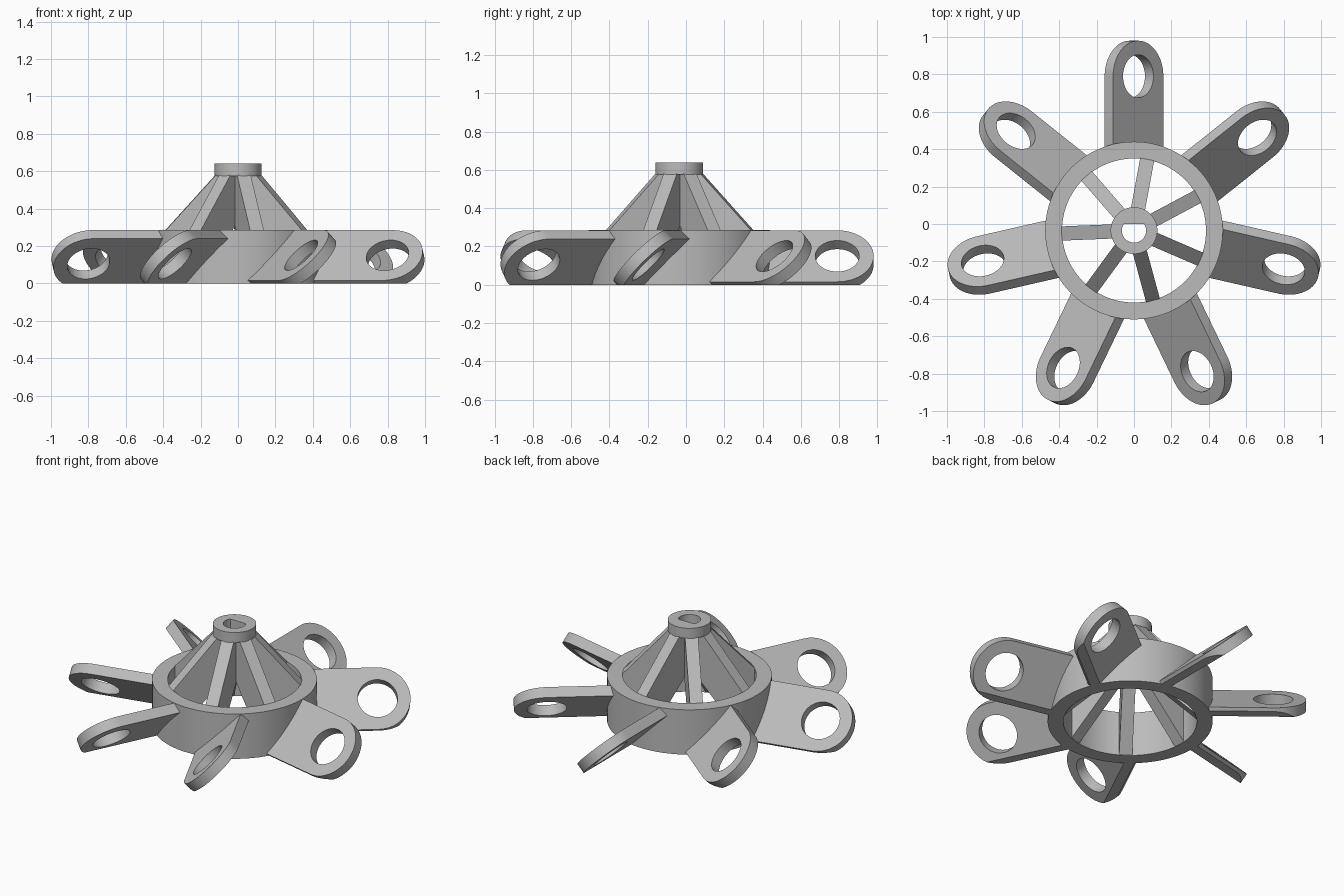
import bpy, bmesh, math
from mathutils import Matrix, Vector

if "Cube" in bpy.data.objects:
    bpy.data.objects.remove(bpy.data.objects["Cube"], do_unlink=True)

COUNT = 7
CENTRE = Matrix.Translation((0, -0.035, 0))
RING_OUTER, RING_INNER, RING_HEIGHT = 0.475, 0.385, 0.285

grey = bpy.data.materials.new("plain_grey")
grey.use_nodes = True
grey.diffuse_color = (0.5, 0.5, 0.5, 1)
grey.node_tree.nodes["Principled BSDF"].inputs["Base Color"].default_value = (0.5, 0.5, 0.5, 1)


def arc(radius, start, end, steps, cx=0.0):
    """Points along an arc, angles in degrees."""
    angles = [math.radians(start + (end - start) * i / steps) for i in range(steps + 1)]
    return [(cx + radius * math.cos(a), radius * math.sin(a)) for a in angles]


def prism(outline, low, high):
    """Extrude a flat outline from z = low to z = high."""
    bm = bmesh.new()
    face = bm.faces.new([bm.verts.new((x, y, low)) for x, y in outline])
    new = bmesh.ops.extrude_face_region(bm, geom=[face])["geom"]
    verts = [v for v in new if isinstance(v, bmesh.types.BMVert)]
    bmesh.ops.translate(bm, verts=verts, vec=(0, 0, high - low))
    bmesh.ops.recalc_face_normals(bm, faces=bm.faces)
    return bm


def add_object(name, bm, matrix=Matrix()):
    bm.transform(matrix)
    mesh = bpy.data.meshes.new(name)
    bm.to_mesh(mesh)
    bm.free()
    mesh.materials.append(grey)
    obj = bpy.data.objects.new(name, mesh)
    bpy.context.collection.objects.link(obj)
    return obj


def cut(obj, cutter):
    """Subtract the cutter and keep the resulting mesh."""
    mod = obj.modifiers.new("cut", 'BOOLEAN')
    mod.operation, mod.solver, mod.object = 'DIFFERENCE', 'EXACT', cutter
    depsgraph = bpy.context.evaluated_depsgraph_get()
    result = bpy.data.meshes.new_from_object(obj.evaluated_get(depsgraph))
    obj.modifiers.clear()
    obj.data = result


def smooth(obj):
    obj.data.shade_smooth()
    obj.data.set_sharp_from_angle(angle=math.radians(30))


def spin(degrees):
    return CENTRE @ Matrix.Rotation(math.radians(degrees), 4, 'Z')


def circle(radius, steps):
    return arc(radius, 0, 360, steps)[:-1]


# Outer ring
ring = add_object("ring", prism(circle(RING_OUTER, 96), 0, RING_HEIGHT), CENTRE)
ring_bore = add_object("ring_bore_cutter", prism(circle(RING_INNER, 96), -0.1, 0.5), CENTRE)
cut(ring, ring_bore)
smooth(ring)

# Hub and its D-shaped bore
hub = add_object("hub", prism(circle(0.125, 64), 0.575, 0.64), CENTRE)
shaft = add_object("shaft_cutter", prism(arc(0.065, 147, 393, 40), -0.1, 0.8), CENTRE)
cut(hub, shaft)
smooth(hub)

# Deep sloping struts between hub and ring
strut_profile = [(0.02, 0.365), (0.02, 0.63), (0.074, 0.63),
                 (0.41, 0.26), (0.41, 0.002), (0.385, 0.002)]
upright = Matrix.Rotation(math.radians(90), 4, 'X')
for i in range(COUNT):
    strut = add_object(f"strut_{i + 1}", prism(strut_profile, -0.038, 0.038),
                       spin(79.5 + 360 * i / COUNT) @ upright)
    cut(strut, shaft)

# Tilted arms with a rounded, pierced end, trimmed flat at the base
HALF_WIDTH, HALF_THICK, EYE = 0.19, 0.032, 0.825
arm_outline = [(0.42, -HALF_WIDTH)] + arc(HALF_WIDTH, -90, 90, 40, EYE) + [(0.42, HALF_WIDTH)]
eye_outline = arc(0.115, 0, 360, 48, EYE)[:-1]
tilt = Matrix.Translation((0, 0, 0.1275)) @ Matrix.Rotation(math.radians(45), 4, 'X')
for i in range(COUNT):
    place = spin(90 + 360 * i / COUNT) @ tilt
    bm = prism(arm_outline, -HALF_THICK, HALF_THICK)
    bm.transform(place)
    trimmed = bmesh.ops.bisect_plane(bm, geom=bm.verts[:] + bm.edges[:] + bm.faces[:],
                                     plane_co=Vector(), plane_no=Vector((0, 0, 1)),
                                     clear_inner=True)
    rim = [e for e in trimmed["geom_cut"] if isinstance(e, bmesh.types.BMEdge)]
    bmesh.ops.holes_fill(bm, edges=rim)
    bmesh.ops.recalc_face_normals(bm, faces=bm.faces)
    arm = add_object(f"arm_{i + 1}", bm)
    eye = add_object("eye_cutter", prism(eye_outline, -0.1, 0.1), place)
    cut(arm, eye)
    smooth(arm)
    bpy.data.objects.remove(eye, do_unlink=True)

for cutter in (ring_bore, shaft):
    bpy.data.objects.remove(cutter, do_unlink=True)
